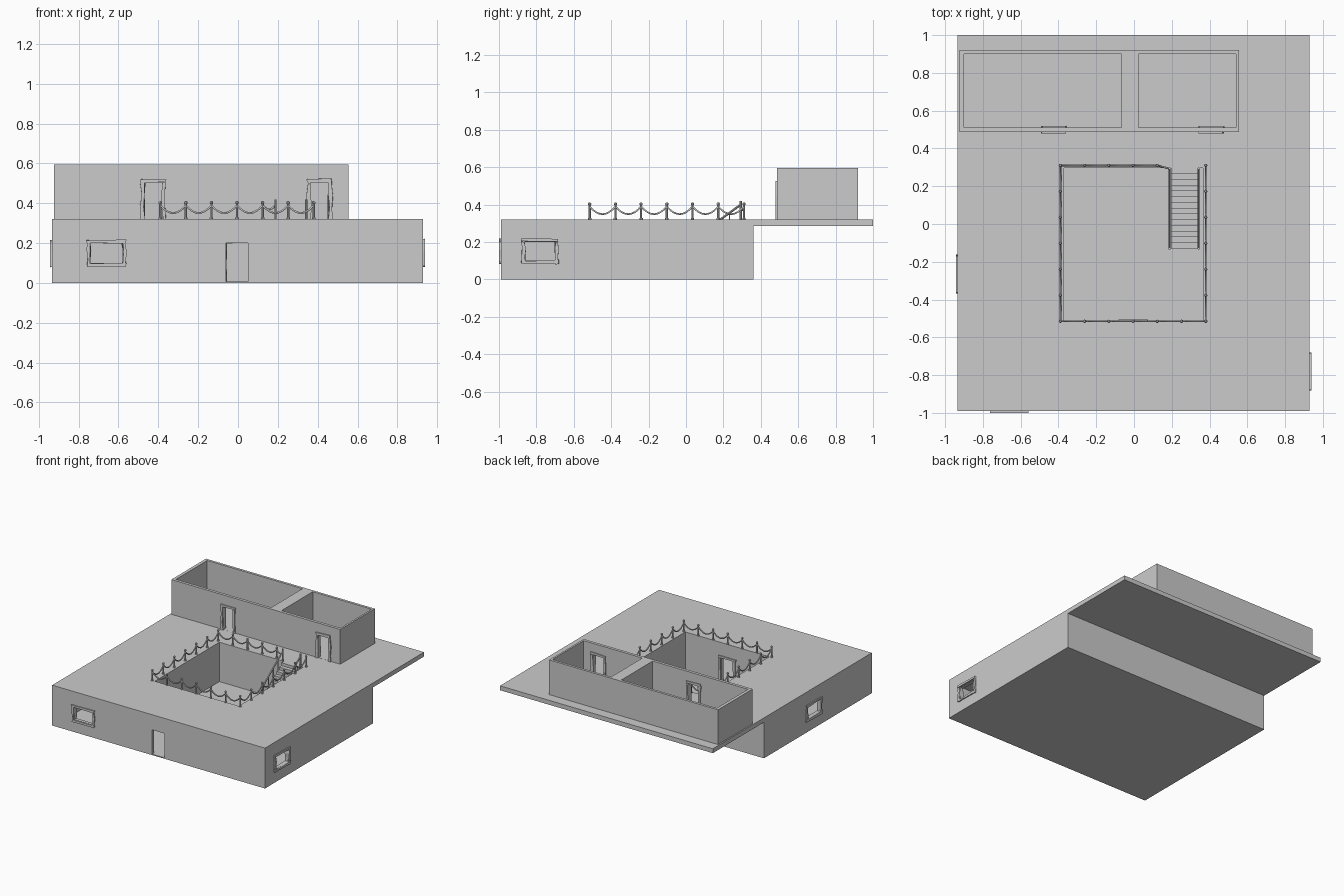
import bpy, bmesh, math, random
from mathutils import Vector, Matrix

if "Cube" in bpy.data.objects:
    bpy.data.objects.remove(bpy.data.objects["Cube"])

random.seed(4)


def finish(name, bm, smooth=False):
    bmesh.ops.recalc_face_normals(bm, faces=bm.faces)
    me = bpy.data.meshes.new(name)
    bm.to_mesh(me)
    bm.free()
    ob = bpy.data.objects.new(name, me)
    bpy.context.collection.objects.link(ob)
    if smooth:
        bpy.context.view_layer.objects.active = ob
        ob.select_set(True)
        bpy.ops.object.shade_smooth_by_angle()
        ob.select_set(False)
    return ob


def add_box(bm, x0, x1, y0, y1, z0, z1, jitter=0):
    m = Matrix.LocRotScale(((x0 + x1) / 2, (y0 + y1) / 2, (z0 + z1) / 2), None,
                           (x1 - x0, y1 - y0, z1 - z0))
    vs = bmesh.ops.create_cube(bm, size=1, matrix=m)['verts']
    if jitter:
        for v in vs:
            v.co += Vector([random.uniform(-jitter, jitter) for _ in range(3)])


def add_rod(bm, a, b, r, n=8):
    a, b = Vector(a), Vector(b)
    d = b - a
    m = Matrix.Translation((a + b) / 2) @ d.to_track_quat('Z', 'Y').to_matrix().to_4x4()
    bmesh.ops.create_cone(bm, cap_ends=True, segments=n, radius1=r, radius2=r,
                          depth=d.length, matrix=m)


def extrude_profile(name, yz, x0, x1):
    bm = bmesh.new()
    f = bm.faces.new([bm.verts.new((x0, y, z)) for y, z in yz])
    g = bmesh.ops.extrude_face_region(bm, geom=[f])['geom']
    bmesh.ops.translate(bm, vec=(x1 - x0, 0, 0),
                        verts=[v for v in g if isinstance(v, bmesh.types.BMVert)])
    return finish(name, bm)


def cut(ob, boxes):
    for b in boxes:
        bm = bmesh.new()
        add_box(bm, *b)
        c = finish("cutter", bm)
        c.hide_render = True
        mod = ob.modifiers.new("cut", 'BOOLEAN')
        mod.operation = 'DIFFERENCE'
        mod.solver = 'EXACT'
        mod.object = c
        bpy.context.view_layer.objects.active = ob
        bpy.ops.object.modifier_apply(modifier=mod.name)
        bpy.data.objects.remove(c)


# Lower storey with the overhanging terrace
X0, X1, F = -0.935, 0.93, -0.99
body = extrude_profile("lower_storey", [(F, 0), (0.36, 0), (0.36, 0.285), (1, 0.285),
                                        (1, 0.32), (F, 0.32)], X0, X1)
cut(body, [
    (-0.37, 0.365, -0.513, 0.296, 0.008, 0.5),        # courtyard
    (-0.91, -0.395, -0.965, 0.335, 0.008, 0.285),     # left room
    (0.39, 0.905, -0.965, 0.335, 0.008, 0.285),       # right room
    (-0.45, 0.45, -0.965, -0.54, 0.008, 0.285),       # front hall
    (-0.06, 0.05, -1.1, -0.9, 0.008, 0.2),            # front door
    (-0.06, 0.05, -0.6, -0.45, 0.008, 0.2),           # courtyard door
    (-0.74, -0.58, -1.1, -0.9, 0.1, 0.2),             # front window
    (0.85, 1.0, -0.86, -0.70, 0.1, 0.2),              # right window
    (-1.0, -0.85, -0.345, -0.185, 0.1, 0.2),          # left window
])

# Upper rooms, open at the top
bm = bmesh.new()
add_box(bm, -0.925, 0.555, 0.487, 0.92, 0.315, 0.595)
rooms = finish("upper_rooms", bm)
cut(rooms, [
    (-0.90, -0.065, 0.51, 0.90, 0.3205, 0.8),
    (0.025, 0.54, 0.51, 0.90, 0.3205, 0.8),
    (-0.47, -0.38, 0.4, 0.6, 0.3205, 0.505),
    (0.365, 0.455, 0.4, 0.6, 0.3205, 0.505),
])


# Rough, crooked frames around doors and windows
def frame(name, u0, u1, z0, z1, d0, d1, axis='y', sill=True, w=0.018):
    bm = bmesh.new()
    zb = z0 - w if sill else z0
    bars = [(u0 - w, u1 + w, z1, z1 + w)]
    if sill:
        bars.append((u0 - w, u1 + w, z0 - w, z0))
    n = 3
    for i in range(n):
        a = zb + (z1 - zb) * i / n
        b = zb + (z1 - zb) * (i + 1) / n
        bars += [(u0 - w, u0, a, b), (u1, u1 + w, a, b)]
    for a, b, c, d in bars:
        if axis == 'y':
            add_box(bm, a, b, d0, d1, c, d)
        else:
            add_box(bm, d0, d1, a, b, c, d)
    bmesh.ops.remove_doubles(bm, verts=bm.verts, dist=0.0005)
    for v in bm.verts:
        s = random.uniform(-0.006, 0.006)
        if axis == 'y':
            v.co.x += s
        else:
            v.co.y += s
        if v.co.z > z0 + 0.01 or sill:
            v.co.z += random.uniform(-0.005, 0.005)
    finish(name, bm)


frame("upper_door_frame_left", -0.47, -0.38, 0.32, 0.505, 0.478, 0.518, sill=False)
frame("upper_door_frame_right", 0.365, 0.455, 0.32, 0.505, 0.478, 0.518, sill=False)
frame("courtyard_door_frame", -0.06, 0.05, 0.008, 0.2, -0.545, -0.505, sill=False)
frame("front_window_frame", -0.74, -0.58, 0.1, 0.2, -1.0, -0.96)
frame("right_window_frame", -0.86, -0.70, 0.1, 0.2, 0.90, 0.94, axis='x')
frame("left_window_frame", -0.345, -0.185, 0.1, 0.2, -0.943, -0.905, axis='x')

# Posts around the courtyard
xs = [-0.39 + i * 0.77 / 6 for i in range(7)]
ys = [-0.515 + i * 0.825 / 6 for i in range(7)]
runs = [
    [(x, -0.515) for x in xs],
    [(-0.39, y) for y in ys],
    [(0.38, y) for y in ys],
    [(x, 0.31) for x in xs[:5]] + [(0.188, 0.293)],
]
posts = {(round(x, 4), round(y, 4)) for run in runs for x, y in run}
posts.discard((0.188, 0.293))
bm = bmesh.new()
for x, y in sorted(posts):
    add_rod(bm, (x, y, 0.318), (x, y, 0.4), 0.006)
    add_rod(bm, (x, y, 0.318), (x, y, 0.328), 0.009)
    bmesh.ops.create_uvsphere(bm, u_segments=8, v_segments=6, radius=0.009,
                              matrix=Matrix.Translation((x, y, 0.403)))
finish("railing_posts", bm, True)

# Sagging ropes between the posts
cu = bpy.data.curves.new("railing_ropes", 'CURVE')
cu.dimensions = '3D'
cu.bevel_depth = 0.005
cu.bevel_resolution = 1
for run in runs:
    for (xa, ya), (xb, yb) in zip(run, run[1:]):
        sp = cu.splines.new('POLY')
        sp.points.add(8)
        sag = 0.3 * math.hypot(xb - xa, yb - ya)
        for i, p in enumerate(sp.points):
            t = i / 8
            p.co = (xa + (xb - xa) * t, ya + (yb - ya) * t, 0.39 - sag * 4 * t * (1 - t), 1)
bpy.context.collection.objects.link(bpy.data.objects.new("railing_ropes", cu))

# Stairs down into the courtyard
N, top_y, low_y = 14, 0.296, -0.13
run, rise = (top_y - low_y) / N, 0.312 / N
prof = []
for i in range(N):
    y = top_y - i * run
    z = 0.32 - i * rise
    prof += [(y, z), (y - run, z)]
prof += [(low_y, 0.008), (low_y + run, 0.008), (top_y, 0.27)]
extrude_profile("stairs", prof, 0.195, 0.335)

# Stair handrails with balusters
bm = bmesh.new()
for x in (0.188, 0.342):
    add_rod(bm, (x, top_y - 0.003, 0.40), (x, low_y, 0.09), 0.006)
    add_rod(bm, (x, top_y - 0.003, 0.29), (x, low_y, 0.012), 0.006)
    for i in range(8):
        t = i / 7
        y = (top_y - 0.003) * (1 - t) + low_y * t
        z = 0.31 * (1 - t) + 0.01 * t
        end = i in (0, 7)
        add_rod(bm, (x, y, max(z - 0.02, 0.005)), (x, y, z + (0.11 if end else 0.085)),
                0.006 if end else 0.004)
finish("stair_handrails", bm, True)
